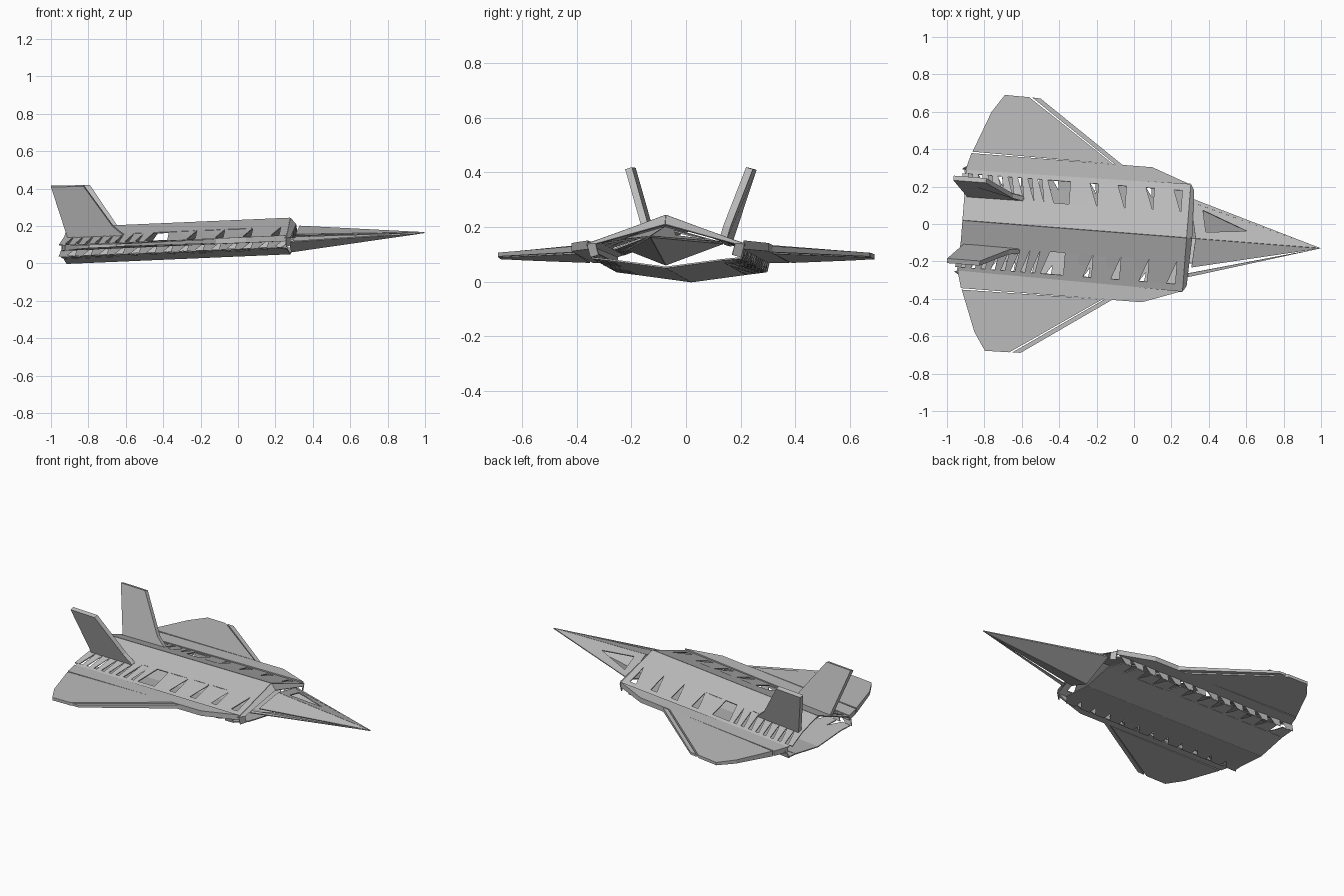
import bpy, bmesh, math
from mathutils import Matrix, Vector

cube = bpy.data.objects.get("Cube")
if cube:
    bpy.data.objects.remove(cube)

grey = bpy.data.materials.new("airframe_grey")
grey.use_nodes = True
COLOUR = (0.5, 0.5, 0.5, 1)
grey.diffuse_color = COLOUR
grey.node_tree.nodes["Principled BSDF"].inputs["Base Color"].default_value = COLOUR

# The aircraft points along +x, slightly yawed and nose-up
YAW = Matrix.Rotation(math.radians(-4.47), 3, "Z")
REAR, FRONT = -0.92, 0.28


def place(u, v, w):
    p = YAW @ Vector((u, v, 0))
    return Vector((p.x, p.y - 0.052, w + 0.043 * (u + 0.93)))


def build(name, polygons, thickness=0.006, side=1):
    """Flat sheets, given as station / span / height points, with thickness."""
    bm = bmesh.new()
    for poly in polygons:
        verts = [bm.verts.new(place(u, v * side, w)) for u, v, w in poly]
        bm.faces.new(verts if side > 0 else verts[::-1])
    bmesh.ops.remove_doubles(bm, verts=bm.verts, dist=0.0005)
    bmesh.ops.recalc_face_normals(bm, faces=bm.faces)
    mesh = bpy.data.meshes.new(name)
    bm.to_mesh(mesh)
    bm.free()
    obj = bpy.data.objects.new(name, mesh)
    bpy.context.collection.objects.link(obj)
    mesh.materials.append(grey)
    if thickness:
        mod = obj.modifiers.new("thickness", "SOLIDIFY")
        mod.thickness = thickness
        mod.offset = 0
    return obj


def comb(start, end, count, root, tip, gap, slant=0.0):
    """Row of tapering panels that leaves triangular slots between them."""
    step = (end - start) / count
    polys = []
    for i in range(count):
        a, b = start + i * step, start + (i + 1) * step
        polys.append([(a, *root), (b, *root),
                      (b - gap + slant, *tip), (a + slant, *tip)])
    return polys


def strip(start, end, inner, outer):
    return [(start, *inner), (end, *inner), (end, *outer), (start, *outer)]


# Fuselage cross-section, as span and height
RIDGE, KEEL = (0, 0.19), (0, 0.0)
UPPER_MID, UPPER_LOW, UPPER = (0.13, 0.142), (0.25, 0.099), (0.288, 0.086)
LOWER_MID, LOWER = (0.2, 0.027), (0.275, 0.037)

WING_LEADING = [(-0.09, 0.362), (-0.555, 0.682), (-0.6, 0.684), (-0.13, 0.362)]
WING_MAIN = [(-0.14, 0.362), (-0.615, 0.684), (-0.746, 0.686),
             (-0.81, 0.59), (-0.895, 0.37)]
WING_ROOT = [(FRONT, 0.286), (0.07, 0.362), (-0.9, 0.362), (-0.925, 0.27)]


def slab(name, outline, half_root, half_tip, side):
    """Closed slab whose thickness falls off towards the wing tip."""
    def level(sign):
        return [(u, v, 0.083 + sign * (half_root + (half_tip - half_root)
                 * (v - 0.28) / 0.4)) for u, v in outline]
    top, low = level(1), level(-1)
    n = len(outline)
    walls = [[top[i], low[i], low[(i + 1) % n], top[(i + 1) % n]] for i in range(n)]
    return build(name, [top, low] + walls, 0, side)


for side, label in ((1, "left"), (-1, "right")):
    # Upper fuselage: solid spine panel, slotted shoulder and edge rail
    build(label + "_spine_panel", [strip(REAR, FRONT, RIDGE, UPPER_MID)], side=side)
    shoulder = (comb(REAR, -0.44, 9, UPPER_MID, UPPER_LOW, 0.022, -0.02)
                + comb(-0.36, 0.24, 4, UPPER_MID, UPPER_LOW, 0.045)
                + [strip(0.24, FRONT, UPPER_MID, UPPER_LOW)])
    build(label + "_shoulder_panels", shoulder, side=side)
    build(label + "_shoulder_rail", [strip(REAR, FRONT, UPPER_LOW, UPPER)], side=side)

    # Lower fuselage and slatted side wall
    build(label + "_belly_panel", [strip(REAR, FRONT, KEEL, LOWER_MID)], side=side)
    build(label + "_belly_slats",
          comb(REAR, FRONT, 12, LOWER_MID, LOWER, 0.04, -0.01), side=side)
    build(label + "_side_slats", comb(REAR, FRONT, 14, UPPER, LOWER, 0.045, -0.02),
          side=side)

    # Intake lip around the front opening
    build(label + "_intake_lip", [
        [(FRONT, *RIDGE), (FRONT, *UPPER), (0.3, 0.255, 0.085), (0.31, 0, 0.155)],
        [(FRONT, *UPPER), (FRONT, *LOWER), (0.3, 0.245, 0.045), (0.3, 0.255, 0.085)],
    ], side=side)

    # Wing in three pieces with narrow hinge gaps
    slab(label + "_wing_root", WING_ROOT, 0.016, 0.012, side)
    slab(label + "_wing", WING_MAIN, 0.018, 0.009, side)
    slab(label + "_leading_flap", WING_LEADING, 0.012, 0.007, side)

    # Outward-canted tail fin
    build(label + "_tail_fin", [[
        (-0.9, 0.135, 0.13), (-0.6, 0.14, 0.137), (-0.66, 0.15, 0.19),
        (-0.81, 0.222, 0.41), (-0.985, 0.222, 0.415)]], 0.026, side)

    # Nose: edge strip on both sides
    build(label + "_nose_edge", [[
        (0.3, 0.21, 0.09), (1.0, 0, 0.082), (0.3, 0.19, 0.094)]], side=side)

# Nose shell: tip, ridge, keel and chine corners
TIP, CROWN, CHIN, CHINE = (1.0, 0, 0.082), (0.33, 0, 0.145), (0.285, 0, 0.01), (0.285, 0.21, 0.088)


def mix(a, b, t):
    return tuple(p + (q - p) * t for p, q in zip(a, b))


# Left upper panel frames a triangular opening
centre = mix(mix(CROWN, CHINE, 0.5), TIP, 0.2)
hole = [mix(p, centre, 0.45) for p in (CROWN, CHINE, TIP)]
hole[2] = mix(centre, TIP, 0.28)
outer = [CROWN, CHINE, TIP]
build("nose_left_upper", [[outer[i], outer[(i + 1) % 3], hole[(i + 1) % 3], hole[i]]
                          for i in range(3)])
build("nose_left_lower", [[CHIN, CHINE, TIP]])

# Right panels stop short of the edge strip
right_corner = (0.32, 0.155, 0.1)
build("nose_right_upper", [[CROWN, right_corner, TIP]], side=-1)
build("nose_right_lower", [[CHIN, (0.285, 0.14, 0.065), TIP]], side=-1)
